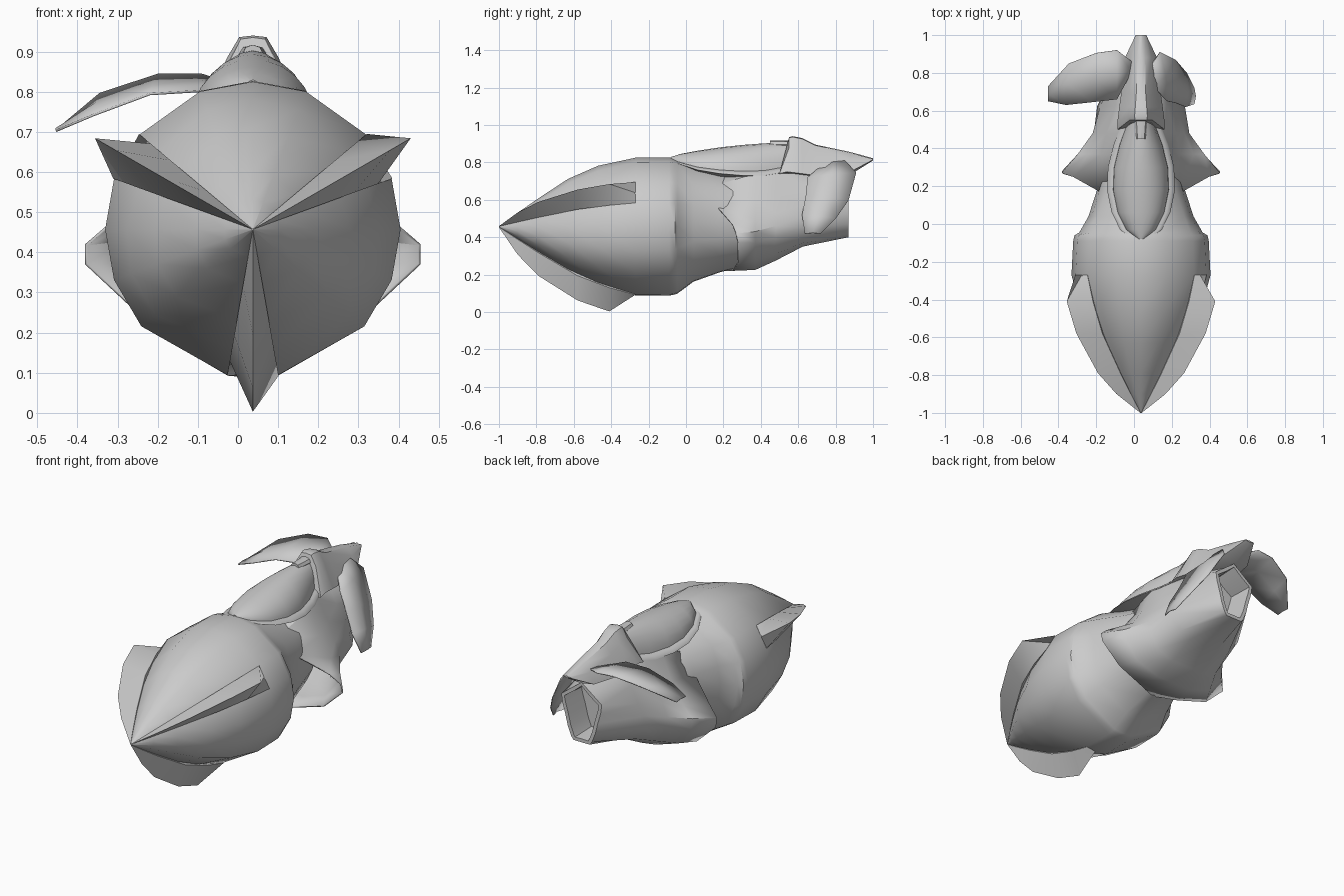
import bpy, bmesh
from math import sin, cos, radians, pi
from mathutils import Vector

if "Cube" in bpy.data.objects:
    bpy.data.objects.remove(bpy.data.objects["Cube"])

CENTRE_X, AXIS_Z = 0.037, 0.457   # centre line of the craft

grey = bpy.data.materials.new("plain grey")
grey.use_nodes = True
tone = (0.6, 0.6, 0.6, 1)
grey.diffuse_color = tone
grey.node_tree.nodes["Principled BSDF"].inputs["Base Color"].default_value = tone


def finish(name, bm, shift=CENTRE_X, angle=35, thickness=0):
    """Turn a bmesh into a named, shaded object."""
    bmesh.ops.recalc_face_normals(bm, faces=bm.faces)
    mesh = bpy.data.meshes.new(name)
    bm.to_mesh(mesh)
    bm.free()
    mesh.materials.append(grey)
    obj = bpy.data.objects.new(name, mesh)
    bpy.context.collection.objects.link(obj)
    obj.location.x = shift
    bpy.ops.object.select_all(action='DESELECT')
    obj.select_set(True)
    bpy.context.view_layer.objects.active = obj
    bpy.ops.object.shade_smooth_by_angle(angle=radians(angle))
    if thickness:
        solid = obj.modifiers.new("thickness", 'SOLIDIFY')
        solid.thickness = thickness


def mirrored(half):
    """Close a half ring that runs from top centre to bottom centre."""
    return half + [(-x, y, z) for x, y, z in reversed(half[1:-1])]


def loft(rings, cap_start=True):
    """Skin a row of equal closed rings; return the bmesh and its end cap."""
    bm = bmesh.new()
    rows = [[bm.verts.new(p) for p in ring] for ring in rings]
    for a, b in zip(rows, rows[1:]):
        n = len(a)
        for i in range(n):
            j = (i + 1) % n
            bm.faces.new((a[i], a[j], b[j], b[i]))
    if cap_start:
        bm.faces.new(rows[0])
    return bm, bm.faces.new(rows[-1])


# Hull: faceted round body bulging between the blades, dented at the rear sides
# station, radius, flattening at blades, axis lift, side narrowing, dent
stations = [
    (-1, .002, 0, 0, 1, 1), (-.9, .074, .1, 0, 1, 1), (-.79, .15, .1, 0, 1, 1),
    (-.63, .255, .1, 0, 1, 1), (-.47, .325, .07, 0, 1, 1), (-.27, .368, 0, 0, 1, 1),
    (-.09, .37, 0, 0, .97, 1), (-.06, .363, 0, 0, .97, 1), (-.045, .358, 0, 0, .96, .95),
    (.04, .315, 0, .02, .95, .93), (.18, .27, 0, .025, .88, .98), (.36, .23, 0, .03, .8, 1)]
rings = []
for y, r, flat, lift, narrow, dent in stations:
    half = []
    for degrees in (90, 69, 40, 20, 0, -20, -41, -80, -90):
        a = radians(degrees)
        rr = r * (1 - flat * (0.5 - 0.5 * cos(3 * (a - pi / 2))))
        if abs(degrees) <= 20:
            rr *= dent
        half.append((rr * cos(a) * narrow, y, AXIS_Z + lift + rr * sin(a)))
    rings.append(mirrored(half))
finish("hull", loft(rings)[0], angle=40)

# Three nose blades, spaced evenly around the axis
blade_line = [(-1, .004, .002), (-.9, .15, .07), (-.79, .263, .142),
              (-.58, .395, .267), (-.41, .454, .332), (-.27, .362, .37)]
for name, turn in (("left_blade", 30), ("right_blade", 150), ("lower_blade", 270)):
    rings = []
    for y, tip, root in blade_line:
        ring = []
        for off, r in ((-10, root), (0, tip), (10, root), (0, root * .8)):
            a = radians(turn + off)
            ring.append((r * cos(a), y, AXIS_Z + r * sin(a)))
        rings.append(ring)
    finish(name, loft(rings)[0], angle=30)

# Rear shell: open flared front rim with side spikes, tapering to the exhaust
shell = [
    [(0, .1, .74), (.13, .1, .66), (.2, .16, .57), (.36, .25, .47),
     (.418, .27, .42), (.418, .28, .37), (.3, .28, .26), (.13, .25, .22), (0, .2, .22)],
    [(0, .37, .75), (.15, .37, .74), (.21, .37, .6), (.28, .37, .49),
     (.335, .37, .43), (.33, .37, .37), (.25, .37, .27), (.11, .37, .225), (0, .37, .225)],
    [(0, .48, .76), (.12, .48, .74), (.185, .48, .63), (.23, .48, .53),
     (.256, .48, .46), (.25, .48, .4), (.2, .48, .31), (.1, .48, .275), (0, .48, .275)],
]
middle = [(0, .76), (.09, .74), (.135, .66), (.18, .57), (.215, .51),
          (.232, .45), (.17, .37), (.09, .35), (0, .35)]
outlet = [(0, .735), (.06, .69), (.125, .64), (.118, .59), (.1, .53),
          (.085, .47), (.065, .42), (.05, .4), (0, .4)]
shell.append([(x, .625, z) for x, z in middle])
shell.append([(x, .87, z) for x, z in outlet])
bm, end = loft([mirrored(h) for h in shell], cap_start=False)
bmesh.ops.recalc_face_normals(bm, faces=bm.faces)
bmesh.ops.inset_individual(bm, faces=[end], thickness=.02)
bmesh.ops.inset_individual(bm, faces=[end], thickness=.008, depth=-.14)
finish("rear_shell", bm, thickness=.008)

# Canopy and the slightly wider frame beneath it
# station, half width, base height, top height
canopy = [(-.08, .015, .81, .829), (-.03, .08, .79, .845), (.06, .125, .76, .862),
          (.18, .15, .74, .88), (.3, .145, .73, .893), (.42, .115, .73, .902),
          (.54, .07, .75, .905)]


def dome(name, grow, squash):
    rings = []
    for y, w, base, top in canopy:
        rise = (top - base) * squash
        half = [((w + grow) * sin(t * pi / 12), y, base + rise * cos(t * pi / 12))
                for t in range(7)]
        half.append((0, y, base - .03))
        rings.append(mirrored(half))
    finish(name, loft(rings)[0])


dome("canopy", 0, 1)
dome("canopy_frame", .03, .25)

# Dorsal spine running back to the pointed tail
# station, crest height, crest half width, shoulder, foot, underside, forward lean
spine = [(.55, .935, .03, (.06, .875), (.125, .74), .72, .05),
         (.57, .94, .034, (.064, .885), (.125, .75), .72, .03),
         (.62, .93, .03, (.064, .87), (.115, .74), .71, 0),
         (.69, .895, .025, (.06, .84), (.105, .73), .7, 0),
         (.88, .855, .022, (.055, .81), (.085, .75), .735, 0),
         (1, .822, .008, (.025, .818), (.028, .814), .81, 0)]
rings = []
for y, crest, cw, shoulder, foot, under, lean in spine:
    half = [(0, y, crest), (cw, y, crest - .004), (shoulder[0], y, shoulder[1]),
            (foot[0], y - lean, foot[1]), (0, y - lean, under)]
    rings.append(mirrored(half))
finish("dorsal_spine", loft(rings)[0])

# Short barrel at the front of the spine
rings = [[(w * cos(k * pi / 4), y, .895 + .022 * sin(k * pi / 4)) for k in range(8)]
         for y, w in ((.45, .025), (.5, .03), (.57, .036))]
finish("spine_barrel", loft(rings)[0])


# Tail wings: thin curved plates between a front and a back edge
def wing(name, front, back, bow):
    bm = bmesh.new()
    rows = []
    for f, b in zip(front, back):
        f, b = Vector(f), Vector(b)
        mid = (f + b) / 2 + Vector(bow)
        rows.append([bm.verts.new(p) for p in (f, mid, b)])
    for a, b in zip(rows, rows[1:]):
        for i in range(2):
            bm.faces.new((a[i], a[i + 1], b[i + 1], b[i]))
    finish(name, bm, shift=0, thickness=.006)


wing("right_tail_wing",
     [(-.03, .77, .81), (-.09, .66, .805), (-.22, .645, .797), (-.36, .63, .745), (-.455, .65, .705)],
     [(-.01, .86, .82), (-.09, .92, .845), (-.2, .905, .845), (-.345, .85, .797), (-.455, .73, .705)],
     (0, 0, .004))
wing("left_tail_wing",
     [(.1, .73, .79), (.18, .65, .72), (.225, .64, .62), (.275, .62, .52), (.32, .635, .42)],
     [(.1, .85, .81), (.14, .91, .745), (.22, .87, .6), (.28, .8, .5), (.32, .72, .42)],
     (.008, 0, .004))
